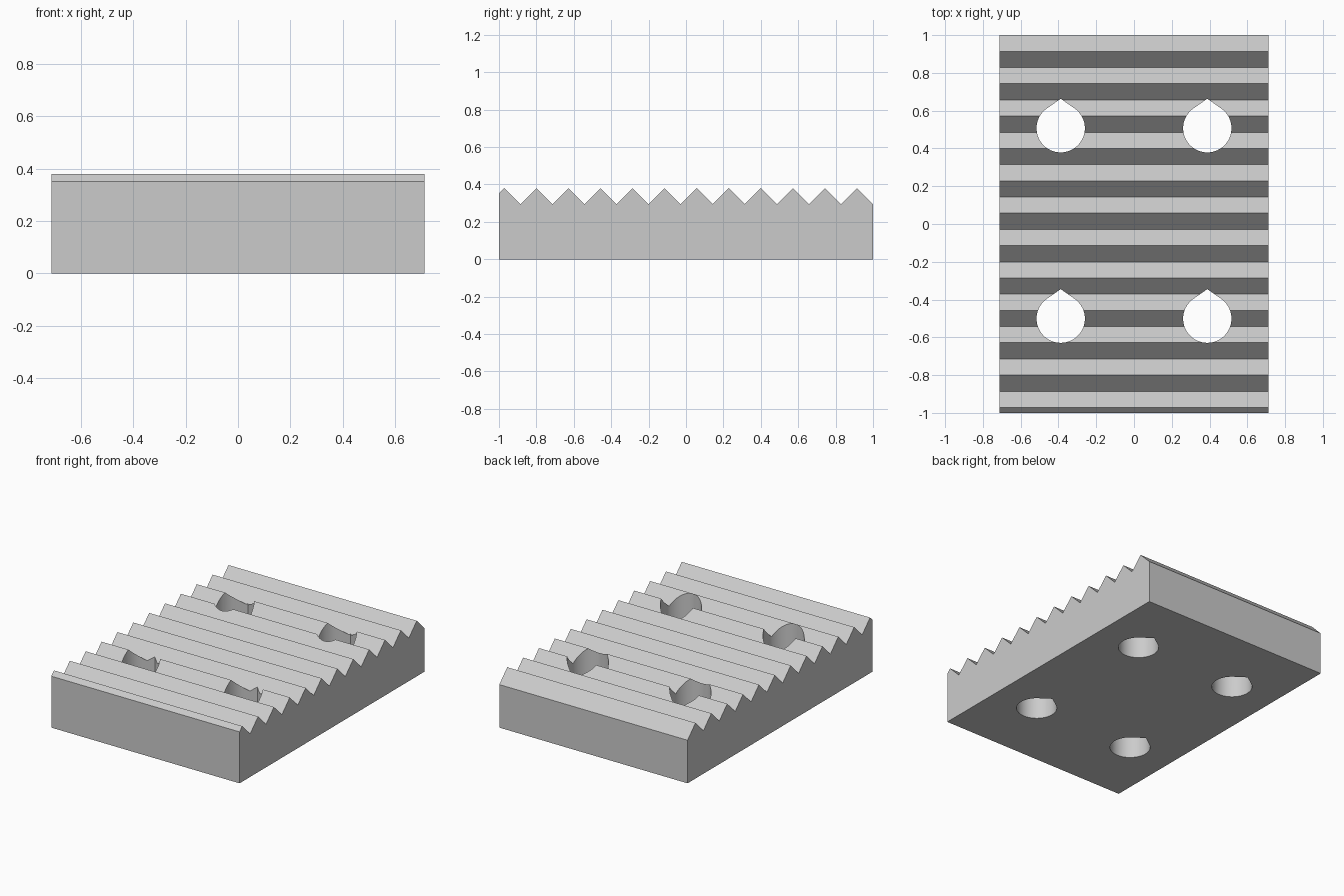
import bpy, bmesh
from math import acos, cos, sin, pi

cube = bpy.data.objects.get("Cube")
if cube:
    bpy.data.objects.remove(cube, do_unlink=True)

HALF_W, HALF_L, TOP = 0.712, 1.0, 0.38
TEETH = 12
STEP = 2 * HALF_L / (TEETH - 1 / 3)      # the front tooth is cut short
RISE = STEP / 2                          # 45 degree flanks

grey = bpy.data.materials.new("plain_grey")
grey.use_nodes = True
colour = (0.6, 0.6, 0.6, 1)
grey.diffuse_color = colour
grey.node_tree.nodes["Principled BSDF"].inputs["Base Color"].default_value = colour


def prism(name, outline, offset):
    """Extrude a closed outline of 3D points along offset."""
    bm = bmesh.new()
    face = bm.faces.new([bm.verts.new(p) for p in outline])
    ext = bmesh.ops.extrude_face_region(bm, geom=[face])
    bmesh.ops.translate(bm, vec=offset, verts=[
        v for v in ext["geom"] if isinstance(v, bmesh.types.BMVert)])
    bmesh.ops.recalc_face_normals(bm, faces=bm.faces)
    mesh = bpy.data.meshes.new(name)
    bm.to_mesh(mesh)
    bm.free()
    mesh.materials.append(grey)
    obj = bpy.data.objects.new(name, mesh)
    bpy.context.collection.objects.link(obj)
    return obj


# Toothed plate: sawtooth side profile, extruded across the width
profile = [(-HALF_L, 0), (HALF_L, 0)]
for i in range(TEETH):
    valley = HALF_L - i * STEP
    profile += [(valley, TOP - RISE), (valley - RISE, TOP)]
front_peak = profile[-1][0]
profile.append((-HALF_L, TOP - (front_peak + HALF_L)))
plate = prism("toothed_plate", [(-HALF_W, y, z) for y, z in profile],
              (2 * HALF_W, 0, 0))

# Teardrop holes: a round arc closed by two tangents meeting at a point
RADIUS, TIP, SEGMENTS = 0.128, 0.156, 48
spread = acos(RADIUS / TIP)
for x in (-0.388, 0.388):
    for y in (-0.501, 0.507):
        outline = [(x, y + TIP, -0.1)]
        for i in range(SEGMENTS + 1):
            a = pi / 2 + spread + i / SEGMENTS * 2 * (pi - spread)
            outline.append((x + RADIUS * cos(a), y + RADIUS * sin(a), -0.1))
        cutter = prism("hole_cutter", outline, (0, 0, 0.7))
        cutter.hide_render = True
        cut = plate.modifiers.new("bolt_hole", "BOOLEAN")
        cut.operation, cut.solver, cut.object = "DIFFERENCE", "EXACT", cutter

# Bake the cuts and drop the cutters
bpy.context.view_layer.update()
graph = bpy.context.evaluated_depsgraph_get()
cut_mesh = bpy.data.meshes.new_from_object(plate.evaluated_get(graph))
plate.modifiers.clear()
plate.data = cut_mesh
for obj in [o for o in bpy.data.objects if o.name.startswith("hole_cutter")]:
    bpy.data.objects.remove(obj, do_unlink=True)

# Smooth hole walls, sharp plate edges
bpy.ops.object.select_all(action="DESELECT")
plate.select_set(True)
bpy.context.view_layer.objects.active = plate
bpy.ops.object.shade_smooth_by_angle(angle=pi / 6)
